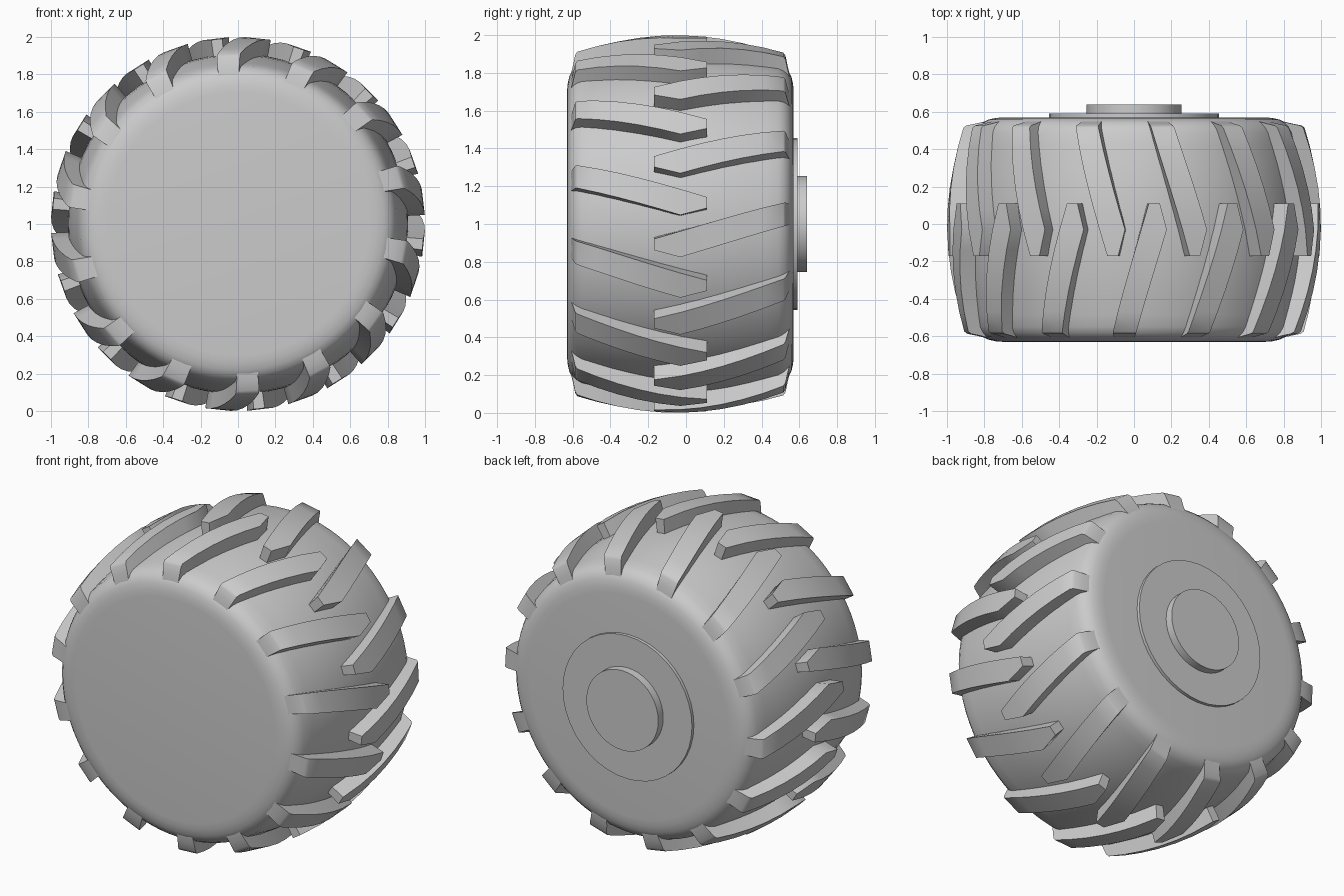
import bpy, bmesh
from math import sin, cos, tau, radians

MID_Y = -0.03      # middle plane of the tread
HALF = 0.545       # half width of the crowned tread
LUGS = 14          # lugs per row

if "Cube" in bpy.data.objects:
    bpy.data.objects.remove(bpy.data.objects["Cube"])

grey = bpy.data.materials.new("plain grey")
grey.use_nodes = True
grey.diffuse_color = (0.6, 0.6, 0.6, 1)
grey.node_tree.nodes["Principled BSDF"].inputs["Base Color"].default_value = (0.6, 0.6, 0.6, 1)


def polar(r, a, y):
    """Point on the wheel, angle clockwise from the top."""
    return (r * sin(a), y, 1 + r * cos(a))


def finish(name, bm, angle):
    bmesh.ops.recalc_face_normals(bm, faces=bm.faces)
    mesh = bpy.data.meshes.new(name)
    bm.to_mesh(mesh)
    bm.free()
    mesh.materials.append(grey)
    obj = bpy.data.objects.new(name, mesh)
    bpy.context.collection.objects.link(obj)
    bpy.ops.object.select_all(action='DESELECT')
    obj.select_set(True)
    bpy.context.view_layer.objects.active = obj
    bpy.ops.object.shade_smooth_by_angle(angle=radians(angle))


def skin(bm, rings):
    """Bridge closed rings of points and cap both ends."""
    loops = [[bm.verts.new(p) for p in ring] for ring in rings]
    n = len(loops[0])
    for a, b in zip(loops, loops[1:]):
        for i in range(n):
            j = (i + 1) % n
            bm.faces.new((a[i], a[j], b[j], b[i]))
    bm.faces.new(loops[0])
    bm.faces.new(loops[-1])


def lathe(name, profile, sides):
    bm = bmesh.new()
    skin(bm, [[polar(r, tau * i / sides, y) for i in range(sides)] for r, y in profile])
    finish(name, bm, 35)


def crown(r, drop, u):
    return r - drop * (u / HALF) ** 2


# Tyre body: crowned tread with rounded shoulders and flat sides
half = [(crown(0.91, 0.07, HALF * i / 6), HALF * i / 6) for i in range(6)]
half += [(0.848, 0.52), (0.832, 0.55), (0.81, 0.573), (0.78, 0.588), (0.74, 0.597), (0.70, 0.60)]
profile = [(r, MID_Y - u) for r, u in reversed(half)] + [(r, MID_Y + u) for r, u in half[1:]]
lathe("tyre_body", profile, 72)

# Hub plate and axle cap on the back
lathe("hub_plate", [(0.455, 0.55), (0.455, 0.59)], 40)
lathe("axle_cap", [(0.253, 0.57), (0.253, 0.64)], 40)


# Tread lugs: slanted bars with a cut tip, wrapping over the shoulder
def lug_stations():
    """Distance from mid plane, top radius, bottom radius, two edge angles."""
    for u in (-0.14, 0, 0.11, 0.22, 0.33, 0.44, HALF):
        trailing = -4 - 17 * u
        leading = 1.8 if u < 0 else 3.9 - 17 * u
        yield u, crown(1.0, 0.088, u), crown(0.88, 0.09, u), trailing, leading
    for u, top in ((0.557, 0.895), (0.567, 0.845), (0.578, 0.80)):
        yield u, top, 0.76, -4 - 17 * u, 3.9 - 17 * u


def lug_row(name, side, start):
    bm = bmesh.new()
    for k in range(LUGS):
        base = start + 360 * k / LUGS
        rings = []
        for u, top, low, a, b in lug_stations():
            a, b, y = radians(base + a), radians(base + b), MID_Y + side * u
            rings.append([polar(low, a, y), polar(top, a, y), polar(top, b, y), polar(low, b, y)])
        skin(bm, rings)
    finish(name, bm, 40)


lug_row("front_lugs", -1, 6.2)
lug_row("back_lugs", 1, 6.2 + 180 / LUGS)
